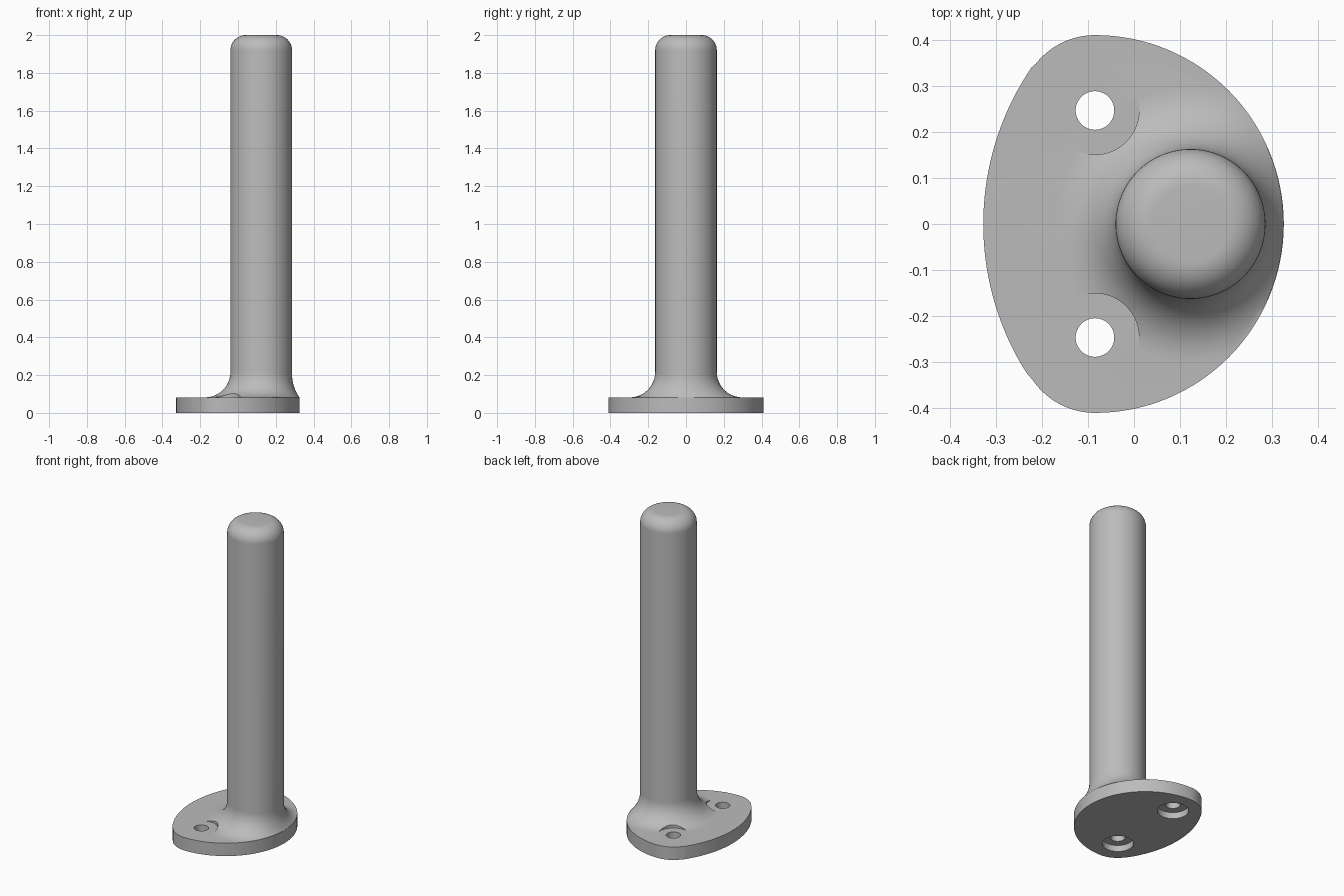
import bpy, bmesh
from math import sin, cos, sqrt, pi, radians, atan2
from mathutils import Vector

if "Cube" in bpy.data.objects:
    bpy.data.objects.remove(bpy.data.objects["Cube"])

POST_X, POST_R, TOP, PLATE = 0.123, 0.163, 2.0, 0.082
HOLE_X, HOLE_Y, HOLE_R, BORE_R = -0.085, 0.247, 0.042, 0.096
DISC_R, BACK_X, BACK_R, FILLET = 0.411, 0.277, 0.605, 0.135

grey = bpy.data.materials.new("mid grey")
grey.use_nodes = True
grey.diffuse_color = (0.5, 0.5, 0.5, 1)
grey.node_tree.nodes["Principled BSDF"].inputs["Base Color"].default_value = (0.5, 0.5, 0.5, 1)


def make_object(name, bm):
    bmesh.ops.recalc_face_normals(bm, faces=bm.faces)
    mesh = bpy.data.meshes.new(name)
    bm.to_mesh(mesh)
    bm.free()
    mesh.materials.append(grey)
    obj = bpy.data.objects.new(name, mesh)
    bpy.context.collection.objects.link(obj)
    return obj


def loft(name, rings):
    """Closed solid skinned through a stack of equal rings."""
    bm = bmesh.new()
    rows = [[bm.verts.new(p) for p in ring] for ring in rings]
    n = len(rows[0])
    for a, b in zip(rows, rows[1:]):
        for i in range(n):
            j = (i + 1) % n
            bm.faces.new((a[i], a[j], b[j], b[i]))
    bm.faces.new(rows[0])
    bm.faces.new(rows[-1])
    return make_object(name, bm)


def cylinder(name, x, y, r, z0, z1, n=64):
    return loft(name, [[(x + r * cos(2 * pi * i / n), y + r * sin(2 * pi * i / n), z)
                        for i in range(n)] for z in (z0, z1)])


def boolean(target, tool, operation):
    mod = target.modifiers.new(operation.lower(), 'BOOLEAN')
    mod.operation, mod.solver, mod.object = operation, 'EXACT', tool
    bpy.context.view_layer.objects.active = target
    bpy.ops.object.modifier_apply(modifier=mod.name)
    bpy.data.objects.remove(tool)


def arc(cx, cy, r, a0, a1, n):
    return [(cx + r * cos(a0 + (a1 - a0) * i / n), cy + r * sin(a0 + (a1 - a0) * i / n))
            for i in range(n)]


# Mounting plate: wide front arc, two corner arcs round the holes, shallow back arc
tangent = atan2(HOLE_Y, HOLE_X - BACK_X)
corner_r = DISC_R - HOLE_Y
outline = (arc(HOLE_X, 0, DISC_R, -pi / 2, pi / 2, 64)
           + arc(HOLE_X, HOLE_Y, corner_r, pi / 2, tangent, 14)
           + arc(BACK_X, 0, BACK_R, tangent, 2 * pi - tangent, 36)
           + arc(HOLE_X, -HOLE_Y, corner_r, 2 * pi - tangent, 1.5 * pi, 14))
plate = loft("mounted_post", [[(x, y, z) for x, y in outline] for z in (0, PLATE)])

# Post with a rounded tip and a flared foot that narrows where it meets the plate edge
SEG, STEPS = 112, 12
offset = POST_X - HOLE_X


def foot_width(a):
    edge = sqrt(DISC_R ** 2 - (offset * sin(a)) ** 2) - offset * cos(a)
    return min(FILLET, edge - POST_R - 0.001)


def foot_point(a, t):
    w = foot_width(a)
    h = 0.12 + 0.015 * w / FILLET
    r = (h * h + w * w) / (2 * w)
    sweep = atan2(h, r - w) * t
    return POST_R + r - r * cos(sweep), PLATE + h - r * sin(sweep)


def ring(shape):
    points = []
    for i in range(SEG):
        a = 2 * pi * i / SEG
        r, z = shape(a)
        points.append((POST_X + r * cos(a), r * sin(a), z))
    return points


TIP = 0.08
rings = [ring(lambda a: (foot_point(a, 1)[0], PLATE - 0.03))]
rings += [ring(lambda a, k=k: foot_point(a, k / STEPS)) for k in range(STEPS, -1, -1)]
for k in range(STEPS + 1):
    t = pi / 2 * k / STEPS
    rings.append(ring(lambda a, t=t: (POST_R - TIP + TIP * cos(t), TOP - TIP + TIP * sin(t))))
post = loft("post", rings)

# Screw-head clearance scooped out of the flared foot
for side in (1, -1):
    boolean(post, cylinder("clearance", HOLE_X, side * HOLE_Y, BORE_R, 0, 0.4), 'DIFFERENCE')
boolean(plate, post, 'UNION')

# Screw holes with counterbores underneath
for side in (1, -1):
    boolean(plate, cylinder("hole", HOLE_X, side * HOLE_Y, HOLE_R, -0.1, 0.3), 'DIFFERENCE')
    boolean(plate, cylinder("counterbore", HOLE_X, side * HOLE_Y, 0.09, -0.1, 0.04), 'DIFFERENCE')

bpy.ops.object.select_all(action='DESELECT')
plate.select_set(True)
bpy.context.view_layer.objects.active = plate
bpy.ops.object.shade_smooth_by_angle(angle=radians(30))
